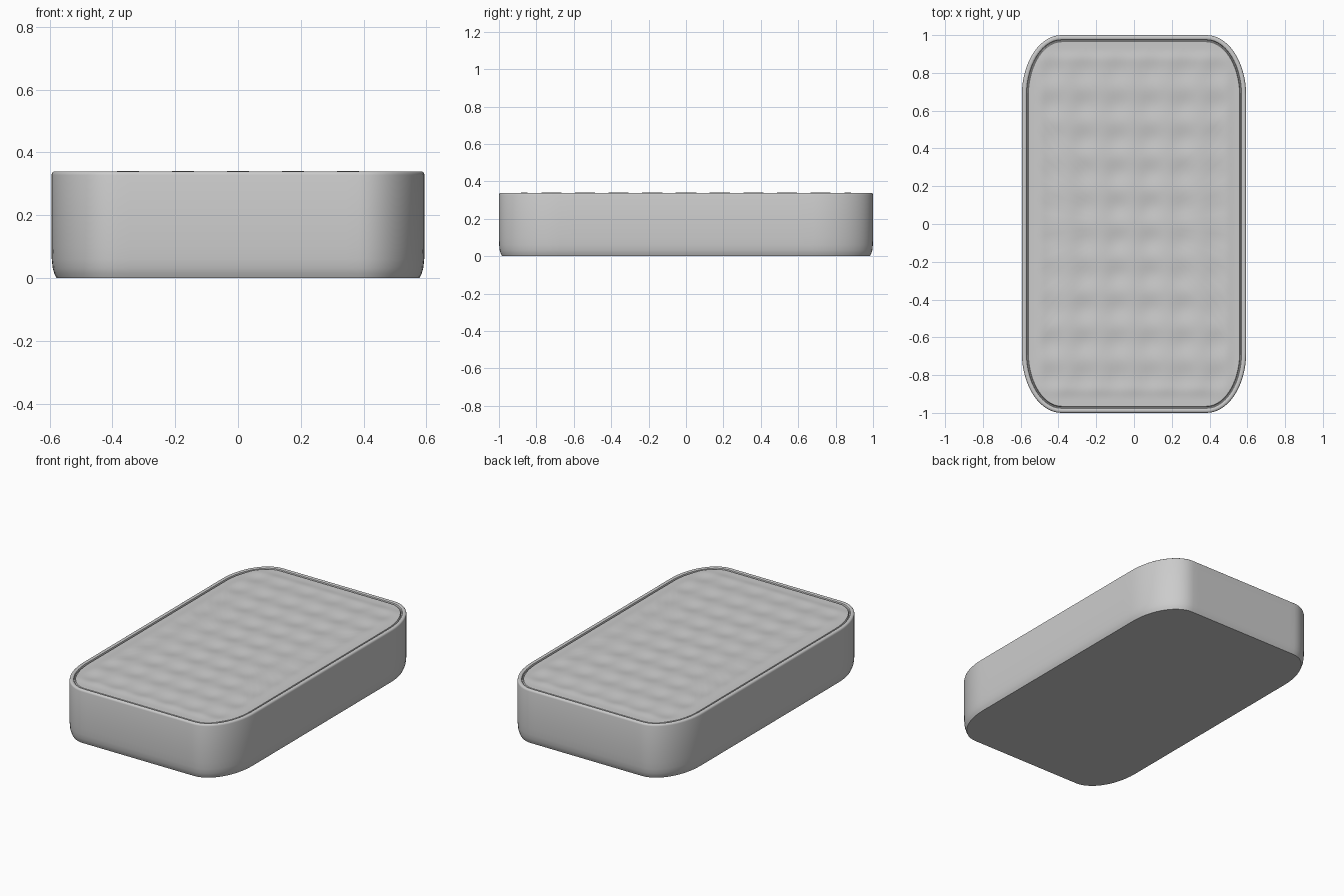
import bpy, bmesh
from math import sin, cos, pi

if "Cube" in bpy.data.objects:
    bpy.data.objects.remove(bpy.data.objects["Cube"])

HX, HY = 0.594, 1.0      # half width, half length
RX, RY = 0.21, 0.32      # elliptical corner radii
CORNER, SIDE = 14, 20    # segments per corner / per straight side


def outline(inset):
    """Rounded rectangle with elliptical corners, moved inwards by inset."""
    cx, cy = HX - RX, HY - RY
    pts = []
    for q, (sx, sy) in enumerate([(1, 1), (-1, 1), (-1, -1), (1, -1)]):
        for i in range(CORNER + 1):
            a = q * pi / 2 + i * pi / 2 / CORNER
            pts.append((sx * cx + (RX - inset) * cos(a), sy * cy + (RY - inset) * sin(a)))
        # straight run to the next corner
        a = (q + 1) * pi / 2
        nx, ny = [(-1, 1), (-1, -1), (1, -1), (1, 1)][q]
        end = (nx * cx + (RX - inset) * cos(a), ny * cy + (RY - inset) * sin(a))
        start = pts[-1]
        for i in range(1, SIDE):
            t = i / SIDE
            pts.append((start[0] + (end[0] - start[0]) * t, start[1] + (end[1] - start[1]) * t))
    return pts


def loft(name, rings, angle):
    """Skin a list of 3D rings and close both ends."""
    bm = bmesh.new()
    loops = [[bm.verts.new(p) for p in ring] for ring in rings]
    n = len(loops[0])
    for a, b in zip(loops, loops[1:]):
        for i in range(n):
            j = (i + 1) % n
            bm.faces.new((a[i], a[j], b[j], b[i]))
    bm.faces.new(loops[0][::-1])
    bm.faces.new(loops[-1])
    me = bpy.data.meshes.new(name)
    bm.to_mesh(me)
    bm.free()
    ob = bpy.data.objects.new(name, me)
    bpy.context.collection.objects.link(ob)
    bpy.ops.object.select_all(action='DESELECT')
    ob.select_set(True)
    bpy.context.view_layer.objects.active = ob
    bpy.ops.object.shade_smooth_by_angle(angle=angle)
    return ob


def smooth(t):
    t = max(0.0, min(1.0, t))
    return t * t * (3 - 2 * t)


def panel_height(x, y, t):
    """Nearly flat pad with a 6 x 10 grid of shallow dimples, fading at the edge."""
    fade = smooth((0.54 - abs(x)) / 0.07) * smooth((0.93 - abs(y)) / 0.07)
    wave = (0.5 + 0.5 * cos(2 * pi * x / 0.175)) * (0.5 + 0.5 * cos(2 * pi * y / 0.18))
    dimple = (0.5 - 0.5 * cos(2 * pi * x / 0.175)) * (0.5 - 0.5 * cos(2 * pi * y / 0.18))
    return 0.334 + fade * (0.004 + 0.003 * wave - 0.007 * dimple)


# Body: softened bottom edge, upright wall, rounded rim and thin groove
profile = [(0.016, 0.0), (0.009, 0.015), (0.004, 0.032), (0.001, 0.06), (0.0, 0.10),
           (0.0, 0.328), (0.002, 0.335), (0.007, 0.339), (0.018, 0.339),
           (0.024, 0.336), (0.027, 0.326)]
rings = [[(x, y, z) for x, y in outline(i)] for i, z in profile]

# Top pad: concentric rings shrinking to a narrow central strip
edge = outline(0.031)
rings.append([(x, y, 0.326) for x, y in edge])
RINGS = 75
for k in range(RINGS):
    t = 1 - k / RINGS
    inner = 0.003 if k == 0 else 0.008
    ring = []
    for x, y in edge:
        px = x * (t if k else 0.994)
        py = y * (t if k else 0.996)
        ring.append((px, py, panel_height(px, py, t)))
    rings.append(ring)
loft("dimpled_pad_block", rings, 0.7)
